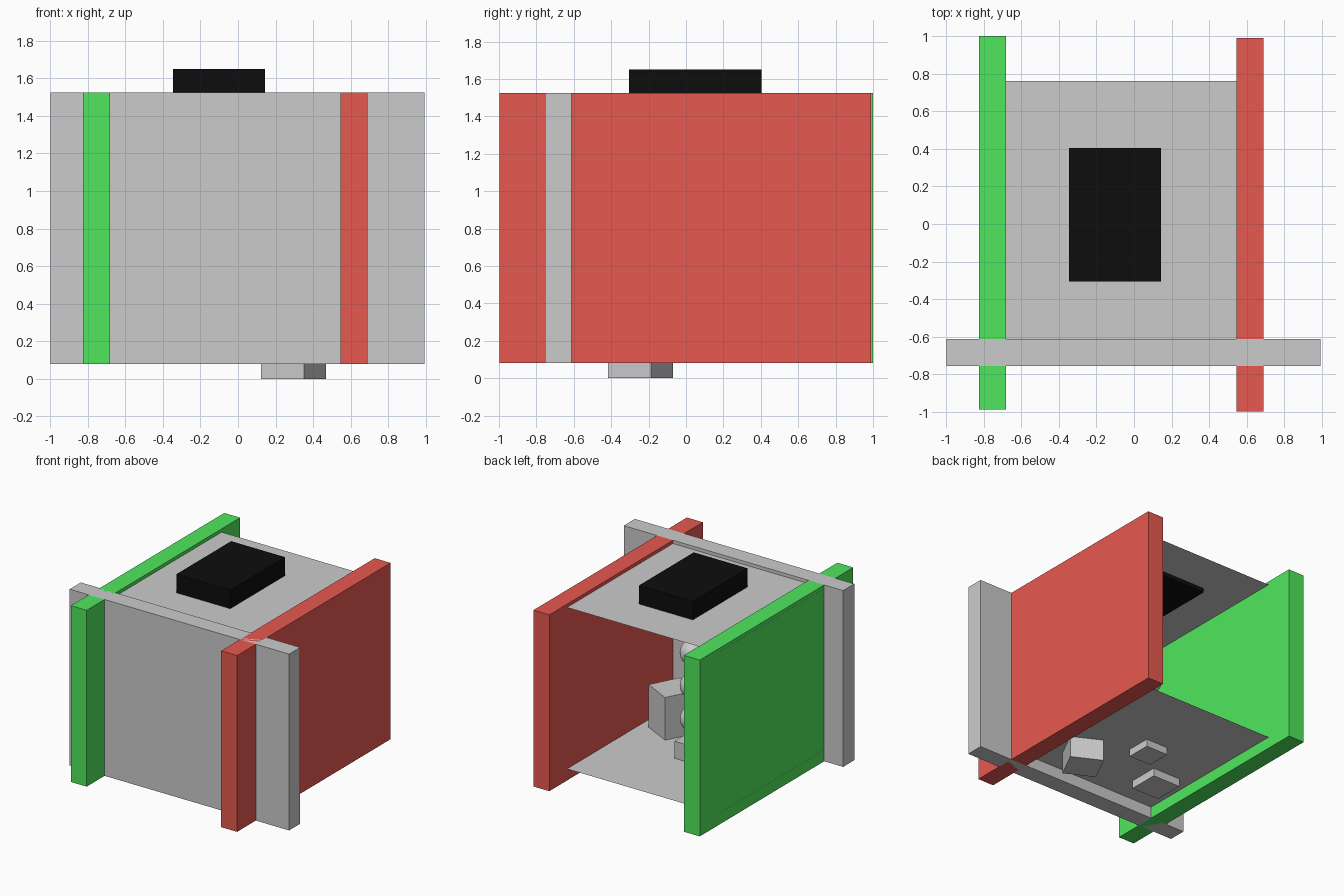
import bpy
import math

if "Cube" in bpy.data.objects:
    bpy.data.objects.remove(bpy.data.objects["Cube"])


def material(name, rgb):
    m = bpy.data.materials.new(name)
    m.diffuse_color = (*rgb, 1)
    m.use_nodes = True
    m.node_tree.nodes["Principled BSDF"].inputs["Base Color"].default_value = m.diffuse_color
    return m


def box(name, lo, hi, mat=None, turn=0):
    """Box between two corners, optionally turned about its own vertical axis."""
    centre = [(a + b) / 2 for a, b in zip(lo, hi)]
    bpy.ops.mesh.primitive_cube_add(size=1, location=centre)
    ob = bpy.context.object
    ob.name = name
    ob.scale = [b - a for a, b in zip(lo, hi)]
    ob.rotation_euler.z = math.radians(turn)
    if mat:
        ob.data.materials.append(mat)
    return ob


red = material("red", (0.8, 0.10, 0.08))
green = material("green", (0.08, 0.8, 0.11))
black = material("black", (0.004, 0.004, 0.004))

# Three crossing wall slabs; the back stays open
Z0, Z1 = 0.08, 1.525
box("front_wall", (-0.997, -0.755, Z0), (0.992, -0.611, Z1))
box("left_wall", (-0.825, -0.987, Z0), (-0.681, 1.0, Z1), green)
box("right_wall", (0.546, -0.997, Z0), (0.69, 0.99, Z1), red)

# Thin square floor and ceiling sheets
for name, z in (("floor", 0.175), ("ceiling", 1.498)):
    bpy.ops.mesh.primitive_plane_add(size=1.372, location=(-0.14, 0.075, z))
    bpy.context.object.name = name

# Lamp block set through the ceiling
box("ceiling_lamp", (-0.345, -0.305, 1.465), (0.143, 0.404, 1.65), black)

# Blocks standing in the room, sunk through the floor
box("tall_block", (0.166, -0.372, 0.0), (0.424, -0.114, 0.525), turn=-27)
box("short_block", (-0.57, -0.40, 0.11), (-0.32, -0.15, 0.36))
box("small_cube", (-0.2, -0.05, 0.115), (0.0, 0.15, 0.315))

# Column of floating balls above the small cube
for i, z in enumerate((0.49, 0.76, 1.03)):
    bpy.ops.mesh.primitive_uv_sphere_add(segments=32, ring_count=16, radius=0.1,
                                         location=(-0.1, 0.05, z))
    bpy.context.object.name = f"ball_{i + 1}"
    bpy.ops.object.shade_smooth()
